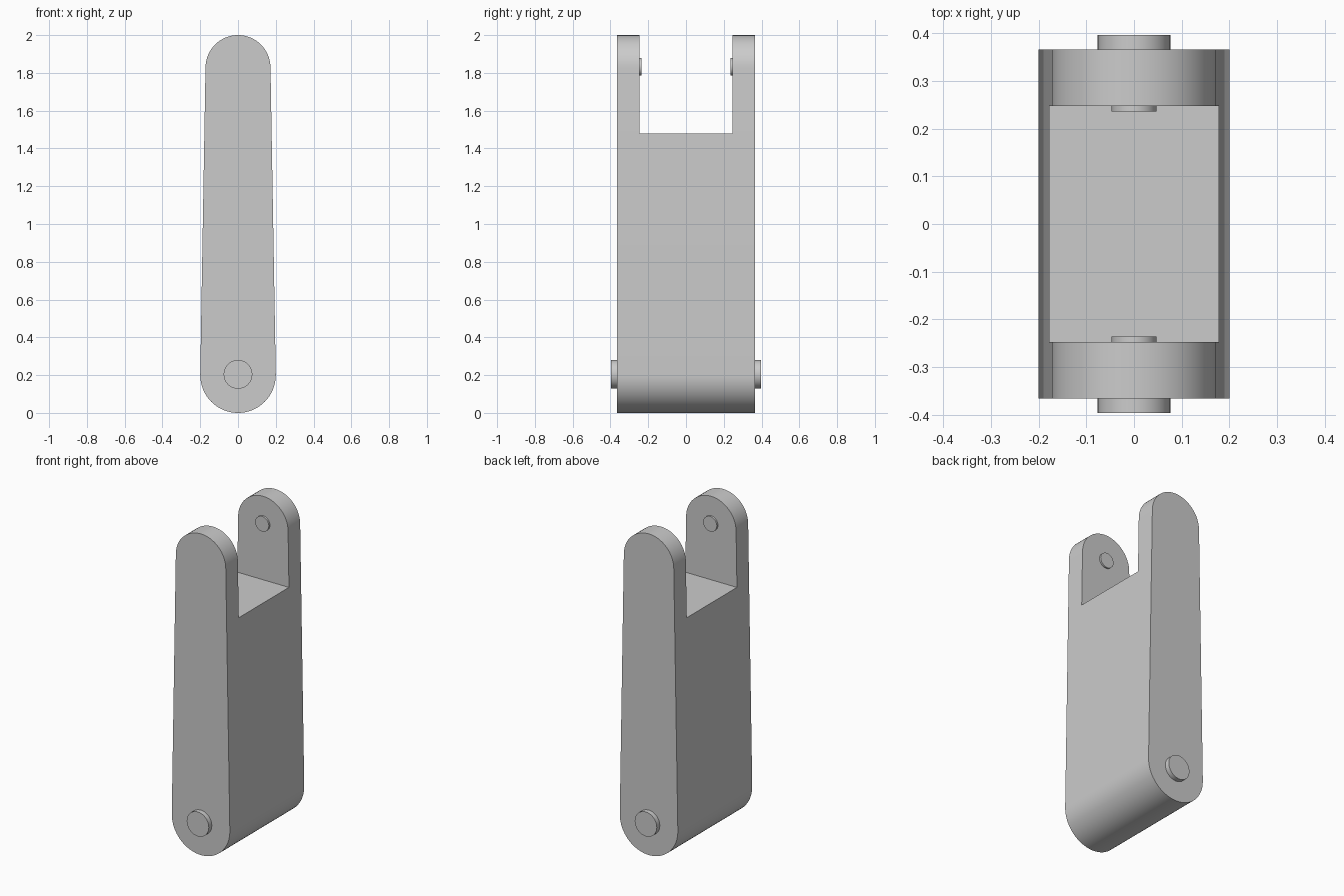
import bpy, bmesh, math
from mathutils import Matrix

cube = bpy.data.objects.get("Cube")
if cube:
    bpy.data.objects.remove(cube, do_unlink=True)

grey = bpy.data.materials.new("plain grey")
grey.use_nodes = True
COLOUR = (0.6, 0.6, 0.6, 1)
grey.diffuse_color = COLOUR
grey.node_tree.nodes["Principled BSDF"].inputs["Base Color"].default_value = COLOUR

HALF_DEPTH, HALF_GAP = 0.366, 0.247
LOW_R, LOW_Z = 0.2, 0.2
TOP_R, TOP_Z = 0.172, 1.828
FLOOR_Z, SEGMENTS = 1.48, 32


def finish(name, bm):
    bmesh.ops.recalc_face_normals(bm, faces=bm.faces)
    mesh = bpy.data.meshes.new(name)
    bm.to_mesh(mesh)
    bm.free()
    mesh.materials.append(grey)
    obj = bpy.data.objects.new(name, mesh)
    bpy.context.collection.objects.link(obj)
    bpy.ops.object.select_all(action='DESELECT')
    obj.select_set(True)
    bpy.context.view_layer.objects.active = obj
    bpy.ops.object.shade_smooth_by_angle(angle=math.radians(30))
    return obj


def half_round(radius, z, start):
    angles = [start + math.pi * i / SEGMENTS for i in range(SEGMENTS + 1)]
    return [(radius * math.cos(a), z + radius * math.sin(a)) for a in angles]


# Tapered link with rounded ends; the notch floor has its own profile points
taper = (FLOOR_Z - LOW_Z) / (TOP_Z - LOW_Z)
floor_x = LOW_R + (TOP_R - LOW_R) * taper
upper = [(floor_x, FLOOR_Z)] + half_round(TOP_R, TOP_Z, 0) + [(-floor_x, FLOOR_Z)]
profile = upper + half_round(LOW_R, LOW_Z, math.pi)
count, ear_count = len(profile), len(upper)

bm = bmesh.new()
rings = [[bm.verts.new((x, y, z)) for x, z in profile]
         for y in (-HALF_DEPTH, -HALF_GAP, HALF_GAP, HALF_DEPTH)]
for section, (a, b) in enumerate(zip(rings, rings[1:])):
    for i in range(count):
        if section == 1 and i < ear_count - 1:
            continue  # open gap between the ears
        j = (i + 1) % count
        bm.faces.new((a[i], a[j], b[j], b[i]))
for outer in (rings[0], rings[3]):
    bm.faces.new(outer)
for inner in (rings[1], rings[2]):
    bm.faces.new(inner[:ear_count])
last = ear_count - 1
bm.faces.new((rings[1][0], rings[2][0], rings[2][last], rings[1][last]))
finish("forked_link", bm)


# Round pins, mirrored front and back
def pin(name, radius, z, y_start, y_end):
    bm = bmesh.new()
    place = Matrix.Translation((0, (y_start + y_end) / 2, z)) @ Matrix.Rotation(math.pi / 2, 4, 'X')
    bmesh.ops.create_cone(bm, cap_ends=True, segments=40, radius1=radius,
                          radius2=radius, depth=abs(y_end - y_start), matrix=place)
    finish(name, bm)


for side, sign in (("front", -1), ("back", 1)):
    pin(side + "_pivot_pin", 0.076, 0.204, sign * (HALF_DEPTH - 0.02), sign * 0.396)
    pin(side + "_ear_stud", 0.047, 1.832, sign * (HALF_GAP + 0.02), sign * 0.236)
